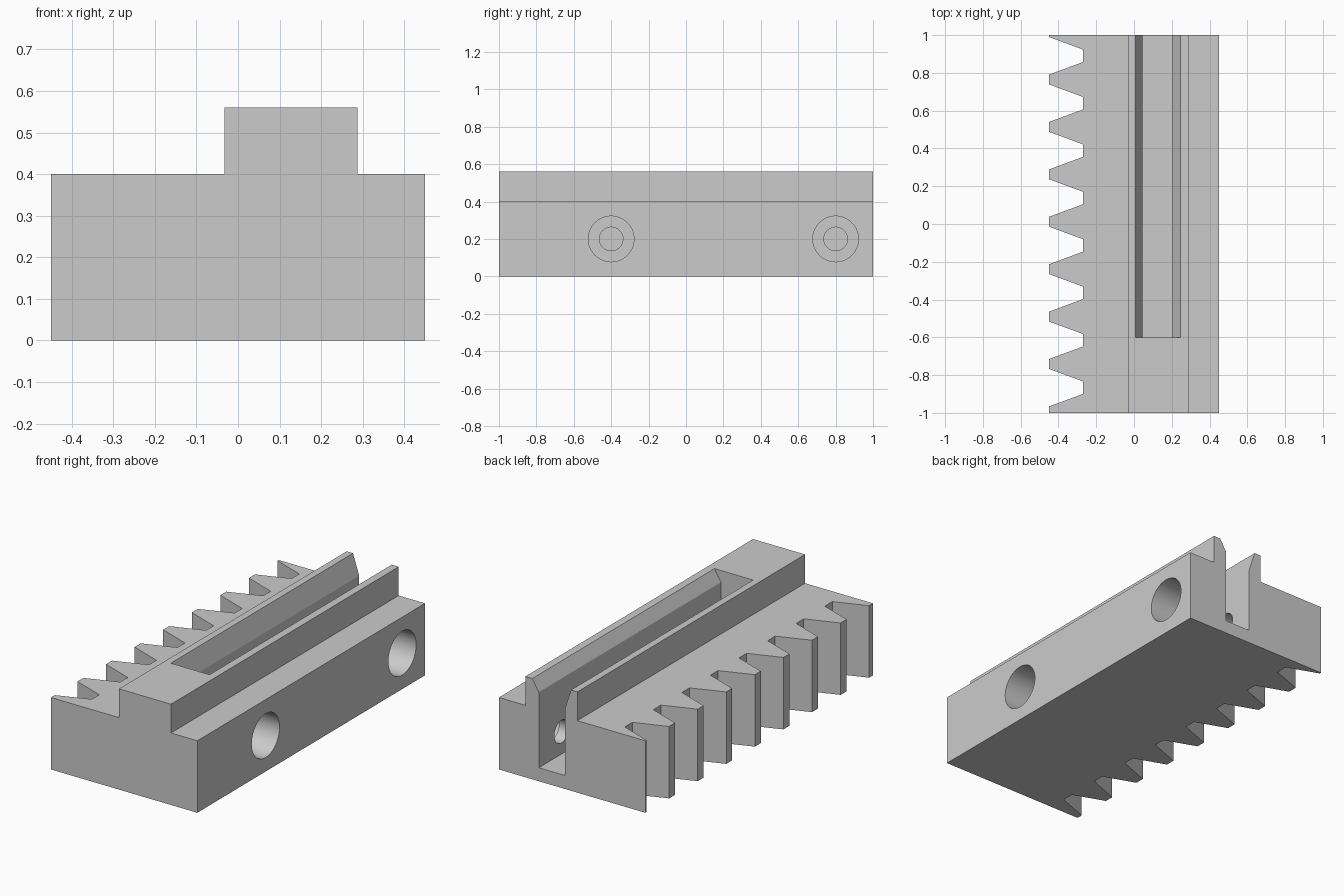
import bpy
import bmesh
import math
from mathutils import Matrix, Vector

if "Cube" in bpy.data.objects:
    bpy.data.objects.remove(bpy.data.objects["Cube"], do_unlink=True)

HALF_W, HALF_L = 0.45, 1.0
BASE_H, TOP_H = 0.40, 0.56
RAIL_X = (-0.032, 0.288)
PITCH, FIRST = 0.251, 0.012
ROOT_X, TIP_HALF, ROOT_HALF = -0.27, 0.026, 0.0925

grey = bpy.data.materials.new("plain grey")
grey.use_nodes = True
grey.diffuse_color = (0.6, 0.6, 0.6, 1)
grey.node_tree.nodes["Principled BSDF"].inputs["Base Color"].default_value = (0.6, 0.6, 0.6, 1)


def finish(name, bm):
    bmesh.ops.recalc_face_normals(bm, faces=bm.faces)
    mesh = bpy.data.meshes.new(name)
    bm.to_mesh(mesh)
    bm.free()
    mesh.materials.append(grey)
    obj = bpy.data.objects.new(name, mesh)
    bpy.context.scene.collection.objects.link(obj)
    return obj


def prism(name, points, direction):
    """Extrude a closed outline of 3D points along a direction."""
    bm = bmesh.new()
    face = bm.faces.new([bm.verts.new(p) for p in points])
    result = bmesh.ops.extrude_face_region(bm, geom=[face], use_keep_orig=True)
    moved = [v for v in result["geom"] if isinstance(v, bmesh.types.BMVert)]
    bmesh.ops.translate(bm, verts=moved, vec=Vector(direction))
    return finish(name, bm)


def bore(name, radius, x0, x1, y, z):
    """Cylinder lying along x."""
    bm = bmesh.new()
    place = Matrix.Translation(((x0 + x1) / 2, y, z)) @ Matrix.Rotation(math.pi / 2, 4, "Y")
    bmesh.ops.create_cone(bm, cap_ends=True, segments=64, radius1=radius,
                          radius2=radius, depth=x1 - x0, matrix=place)
    return finish(name, bm)


def cut(target, cutter):
    mod = target.modifiers.new(cutter.name, "BOOLEAN")
    mod.operation = "DIFFERENCE"
    mod.solver = "EXACT"
    mod.object = cutter
    bpy.context.view_layer.objects.active = target
    bpy.ops.object.modifier_apply(modifier=mod.name)
    bpy.data.objects.remove(cutter, do_unlink=True)


# Toothed plan outline: right edge, then the rack teeth from front to back
outline = [(HALF_W, HALF_L), (HALF_W, -HALF_L), (-HALF_W, -HALF_L)]
for k in range(-4, 4):
    y = FIRST + k * PITCH
    nxt = y + PITCH
    outline += [(-HALF_W, y + TIP_HALF), (ROOT_X, y + ROOT_HALF),
                (ROOT_X, nxt - ROOT_HALF), (-HALF_W, nxt - TIP_HALF)]
outline.append((-HALF_W, HALF_L))
rack = prism("toothed_rack", [(x, y, 0) for x, y in outline], (0, 0, TOP_H))

# Lower shoulders either side of the raised rail
for name, x0, x1 in (("tooth_side_step", -1, RAIL_X[0]), ("bolt_side_step", RAIL_X[1], 1)):
    corners = [(x0, BASE_H), (x1, BASE_H), (x1, 1), (x0, 1)]
    cut(rack, prism(name, [(x, -1.5, z) for x, z in corners], (0, 3, 0)))

# Deep slot with chamfered lips, open at the back end
slot = [(0.045, 0.075), (0.205, 0.075), (0.205, 0.495), (0.245, TOP_H),
        (0.245, 0.7), (0.007, 0.7), (0.007, TOP_H), (0.045, 0.445)]
cut(rack, prism("slot", [(x, -0.6, z) for x, z in slot], (0, 2, 0)))

# Counterbored bolt holes crossing the slot
for y in (-0.4, 0.8):
    cut(rack, bore("counterbore", 0.122, 0.265, 0.6, y, 0.2))
    cut(rack, bore("bolt_hole", 0.063, -0.08, 0.5, y, 0.2))

bpy.ops.object.select_all(action="DESELECT")
rack.select_set(True)
bpy.context.view_layer.objects.active = rack
bpy.ops.object.shade_smooth_by_angle(angle=math.radians(15))
